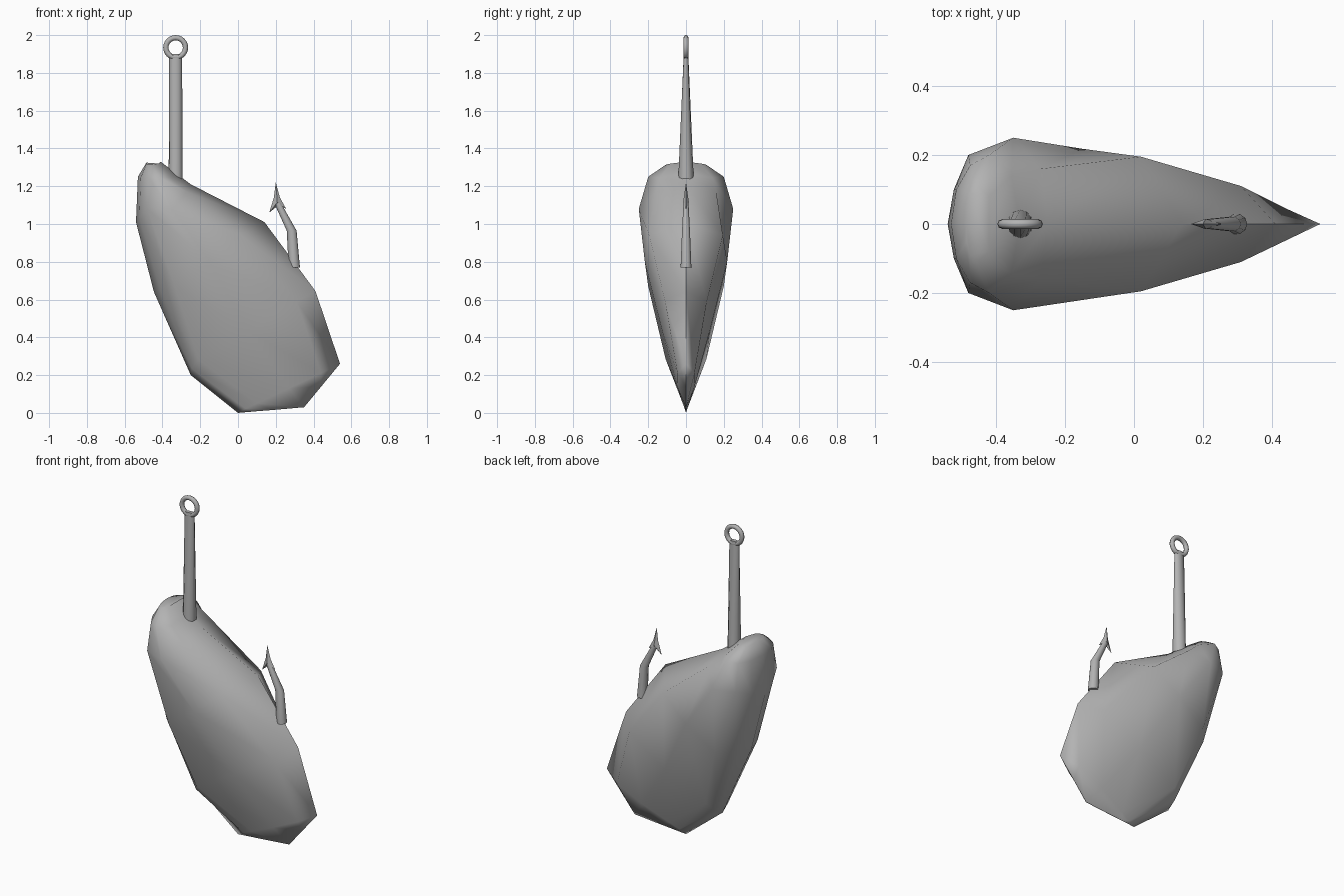
import bpy, bmesh, math

cube = bpy.data.objects.get("Cube")
if cube:
    bpy.data.objects.remove(cube)

grey = bpy.data.materials.new("lead grey")
grey.use_nodes = True
grey.diffuse_color = (0.45, 0.45, 0.45, 1)
grey.node_tree.nodes["Principled BSDF"].inputs["Base Color"].default_value = (0.45, 0.45, 0.45, 1)


def finish(bm, name, angle=50):
    bmesh.ops.remove_doubles(bm, verts=bm.verts, dist=0.0005)
    bmesh.ops.recalc_face_normals(bm, faces=bm.faces)
    mesh = bpy.data.meshes.new(name)
    bm.to_mesh(mesh)
    bm.free()
    mesh.materials.append(grey)
    ob = bpy.data.objects.new(name, mesh)
    bpy.context.collection.objects.link(ob)
    bpy.ops.object.select_all(action='DESELECT')
    ob.select_set(True)
    bpy.context.view_layer.objects.active = ob
    bpy.ops.object.shade_smooth_by_angle(angle=math.radians(angle))


def loft(rings, name, angle=50):
    """Skin closed rings of equal length and cap both ends."""
    bm = bmesh.new()
    loops = [[bm.verts.new(p) for p in ring] for ring in rings]
    for a, b in zip(loops, loops[1:]):
        for i in range(len(a)):
            j = (i + 1) % len(a)
            bm.faces.new((a[i], a[j], b[j], b[i]))
    bm.faces.new(loops[0])
    bm.faces.new(loops[-1])
    finish(bm, name, angle)


def tube(stations, name, sides=12):
    """Stations are x, z, radius across x, radius across y."""
    turns = [2 * math.pi * i / sides for i in range(sides)]
    loft([[(x + rx * math.cos(t), ry * math.sin(t), z) for t in turns]
          for x, z, rx, ry in stations], name)


def mirrored(half):
    """Half section of x, z, half width from back edge to front edge."""
    return ([(x, -w, z) for x, z, w in half]
            + [(x, w, z) for x, z, w in half[-2:0:-1]])


# Weighted body: half sections from head to thin tail
sections = [
    [(-.485, 1.325, 0), (-.485, 1.32, .05), (-.475, 1.315, .09),
     (-.45, 1.315, .105), (-.42, 1.32, .08), (-.41, 1.33, 0)],
    [(-.53, 1.25, 0), (-.515, 1.245, .1), (-.475, 1.245, .17),
     (-.42, 1.25, .2), (-.355, 1.245, .14), (-.33, 1.27, 0)],
    [(-.54, 1.01, 0), (-.522, 1.04, .1), (-.48, 1.08, .2),
     (-.35, 1.08, .25), (-.27, 1.17, .16), (-.25, 1.21, 0)],
    [(-.445, .64, 0), (-.412, .65, .11), (-.335, .67, .2),
     (-.15, .8, .218), (.02, .94, .195), (.14, 1.01, 0)],
    [(-.25, .2, 0), (-.245, .235, .06), (-.21, .285, .108),
     (.06, .43, .125), (.31, .59, .11), (.41, .645, 0)],
    [(0, 0, 0), (.04, .022, .007), (.1, .05, .017),
     (.27, .13, .043), (.44, .21, .045), (.54, .26, 0)],
    [(0, 0, 0), (.09, .008, .001), (.18, .015, .001),
     (.35, .03, .001), (.44, .14, .001), (.54, .26, 0)],
]
loft([mirrored(s) for s in sections], "body", 75)

# Shaft that flattens towards the line eye
tube([(-.33, 1.2, .038, .042), (-.33, 1.26, .037, .04), (-.33, 1.9, .034, .012)], "shaft")

# Line eye
bpy.ops.mesh.primitive_torus_add(major_segments=24, minor_segments=8, major_radius=.052,
                                 minor_radius=.014, location=(-.33, 0, 1.934),
                                 rotation=(math.pi / 2, 0, 0))
eye = bpy.context.object
eye.name = "line_eye"
eye.data.materials.append(grey)
bpy.ops.object.shade_smooth_by_angle(angle=math.radians(50))

# Bent hook stem
tube([(.298, .77, .03, .03), (.284, .965, .026, .022), (.21, 1.11, .018, .014)], "hook_stem", 10)

# Barbed point
bm = bmesh.new()
rim = [bm.verts.new((x, 0, z)) for x, z in
       [(.2, 1.22), (.222, 1.14), (.255, 1.08), (.215, 1.1), (.165, 1.06), (.19, 1.14)]]
for side in (-1, 1):
    centre = bm.verts.new((.208, side * .015, 1.115))
    for i in range(len(rim)):
        bm.faces.new((rim[i], rim[(i + 1) % len(rim)], centre))
finish(bm, "hook_barb", 30)
